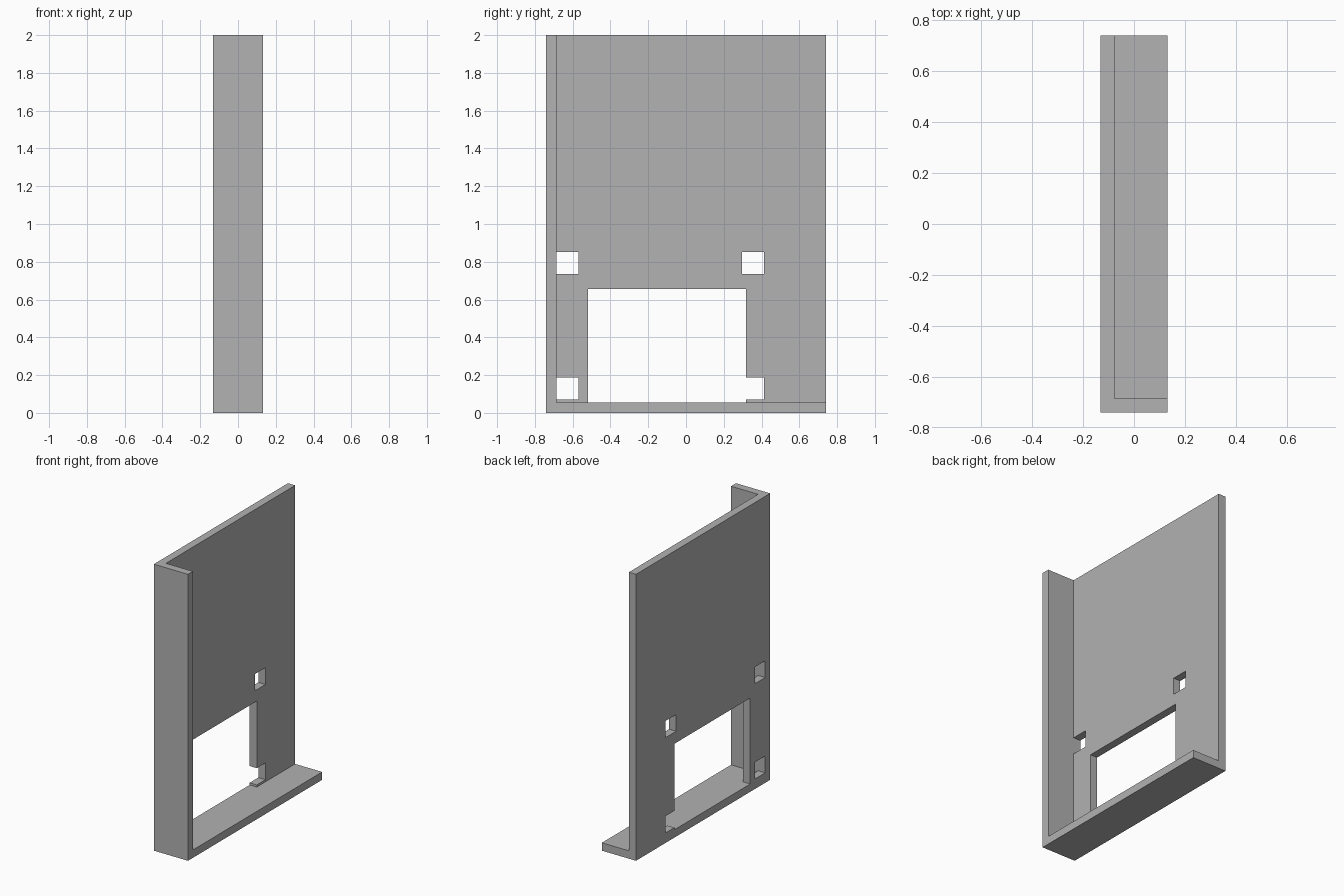
import bpy
import bmesh
from mathutils import Vector

cube = bpy.data.objects.get("Cube")
if cube:
    bpy.data.objects.remove(cube, do_unlink=True)

# Overall size and wall thickness
X, Y, H, T = 0.132, 0.74, 2.0, 0.055

grey = bpy.data.materials.new("plain grey")
grey.use_nodes = True
colour = (0.445, 0.445, 0.445, 1)
grey.diffuse_color = colour
grey.node_tree.nodes["Principled BSDF"].inputs["Base Color"].default_value = colour


def add_object(name, bm):
    bmesh.ops.recalc_face_normals(bm, faces=bm.faces)
    mesh = bpy.data.meshes.new(name)
    bm.to_mesh(mesh)
    bm.free()
    mesh.materials.append(grey)
    obj = bpy.data.objects.new(name, mesh)
    bpy.context.collection.objects.link(obj)
    return obj


def box(name, low, high):
    low, high = Vector(low), Vector(high)
    bm = bmesh.new()
    bmesh.ops.create_cube(bm, size=1)
    bmesh.ops.scale(bm, vec=high - low, verts=bm.verts)
    bmesh.ops.translate(bm, vec=(low + high) / 2, verts=bm.verts)
    return add_object(name, bm)


# Floor and front flange
box("floor_flange", (-X, -Y, 0), (X, Y, T))
box("front_flange", (-X, -Y, T), (X, -Y + T, H))

# Openings in the panel: y from, y to, z from, z to
openings = [(-0.52, 0.317, T, 0.655)]
for y in (-Y + T, 0.297):
    for z in (0.07, 0.735):
        openings.append((y, y + 0.115, z, z + 0.117))

# Side panel: a grid of cells along the opening edges, leaving the openings out
ys = sorted({-Y + T, Y} | {v for o in openings for v in o[:2]})
zs = sorted({T, H} | {v for o in openings for v in o[2:]})
bm = bmesh.new()
grid = {(y, z): bm.verts.new((-X, y, z)) for y in ys for z in zs}
for y0, y1 in zip(ys, ys[1:]):
    for z0, z1 in zip(zs, zs[1:]):
        cy, cz = (y0 + y1) / 2, (z0 + z1) / 2
        if not any(a < cy < b and c < cz < d for a, b, c, d in openings):
            bm.faces.new([grid[k] for k in ((y0, z0), (y1, z0), (y1, z1), (y0, z1))])
bmesh.ops.delete(bm, geom=[v for v in bm.verts if not v.link_faces], context='VERTS')

# Give the panel its thickness
extruded = bmesh.ops.extrude_face_region(bm, geom=bm.faces[:], use_keep_orig=True)
moved = [g for g in extruded["geom"] if isinstance(g, bmesh.types.BMVert)]
bmesh.ops.translate(bm, vec=(T, 0, 0), verts=moved)
add_object("side_panel", bm)
